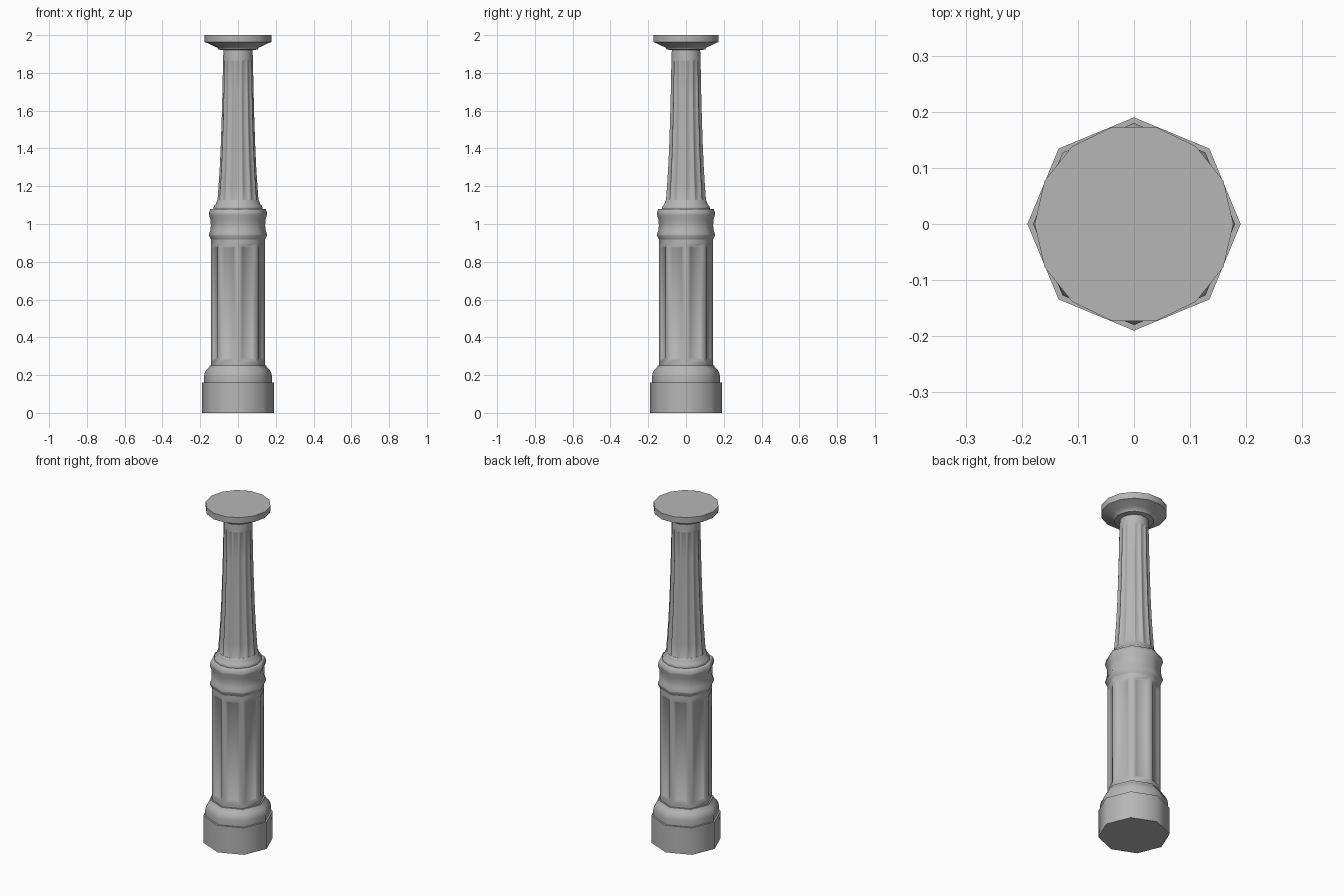
import bpy, bmesh, math

if "Cube" in bpy.data.objects:
    bpy.data.objects.remove(bpy.data.objects["Cube"])

grey = bpy.data.materials.new("dark_grey")
grey.diffuse_color = (0.47, 0.47, 0.47, 1)
grey.use_nodes = True
grey.node_tree.nodes["Principled BSDF"].inputs["Base Color"].default_value = grey.diffuse_color


def lathe(name, sides, profile, panel_rows=None, border=0.0, bevel=0.0, depth=0.0):
    """Faceted lathe; panel_rows=(first, last) band range gets a sunk panel on every side."""
    bm = bmesh.new()
    rings = []
    for r, z in profile:
        rings.append([bm.verts.new((r * math.cos(2 * math.pi * i / sides),
                                    r * math.sin(2 * math.pi * i / sides), z))
                      for i in range(sides)])
    columns = [[] for _ in range(sides)]
    for k in range(len(rings) - 1):
        a, b = rings[k], rings[k + 1]
        for i in range(sides):
            j = (i + 1) % sides
            f = bm.faces.new((a[i], a[j], b[j], b[i]))
            if panel_rows and panel_rows[0] <= k < panel_rows[1]:
                columns[i].append(f)
    bm.faces.new(rings[0][::-1])
    bm.faces.new(rings[-1])
    bm.normal_update()
    for col in columns:
        if col:
            bmesh.ops.inset_region(bm, faces=col, thickness=border, depth=0,
                                   use_even_offset=True, use_boundary=True)
            bmesh.ops.inset_region(bm, faces=col, thickness=bevel, depth=-depth,
                                   use_even_offset=True, use_boundary=True)
    me = bpy.data.meshes.new(name)
    bm.to_mesh(me)
    bm.free()
    me.materials.append(grey)
    ob = bpy.data.objects.new(name, me)
    bpy.context.collection.objects.link(ob)
    bpy.ops.object.select_all(action='DESELECT')
    ob.select_set(True)
    bpy.context.view_layer.objects.active = ob
    bpy.ops.object.shade_smooth_by_angle(angle=math.radians(50))
    return ob


# Octagonal plinth block
lathe("plinth", 8, [(0.19, 0), (0.19, 0.16)])

# Rounded base moulding
lathe("base_moulding", 8, [(0.18, 0.16), (0.18, 0.195), (0.176, 0.212),
                           (0.166, 0.23), (0.152, 0.243), (0.15, 0.252), (0.142, 0.252)])

# Octagonal pedestal with sunk panels
lathe("pedestal", 8, [(0.142, 0.25), (0.142, 0.266), (0.142, 0.90), (0.142, 0.93)],
      panel_rows=(1, 2), border=0.02, bevel=0.004, depth=0.004)

# Twin ridge moulding with a waist
lathe("pedestal_cap", 8, [(0.142, 0.917), (0.154, 0.94), (0.154, 0.946),
                          (0.146, 0.968), (0.144, 0.99), (0.145, 1.025),
                          (0.154, 1.05), (0.154, 1.056), (0.148, 1.078), (0.145, 1.08)])

# Round collar under the shaft
lathe("collar", 14, [(0.128, 1.075), (0.13, 1.085), (0.126, 1.097), (0.117, 1.105),
                     (0.114, 1.118), (0.107, 1.128)])

# Tapered shaft with long flutes
lathe("shaft", 14, [(0.112, 1.10), (0.109, 1.12), (0.103, 1.2), (0.0965, 1.3), (0.091, 1.42),
                    (0.0865, 1.55), (0.0825, 1.7), (0.079, 1.87), (0.077, 1.925)],
      panel_rows=(1, 7), border=0.004, bevel=0.006, depth=0.004)

# Flared top plate
lathe("top_plate", 14, [(0.077, 1.92), (0.105, 1.924), (0.109, 1.934), (0.13, 1.942),
                        (0.155, 1.955), (0.176, 1.963), (0.177, 2.0)])
